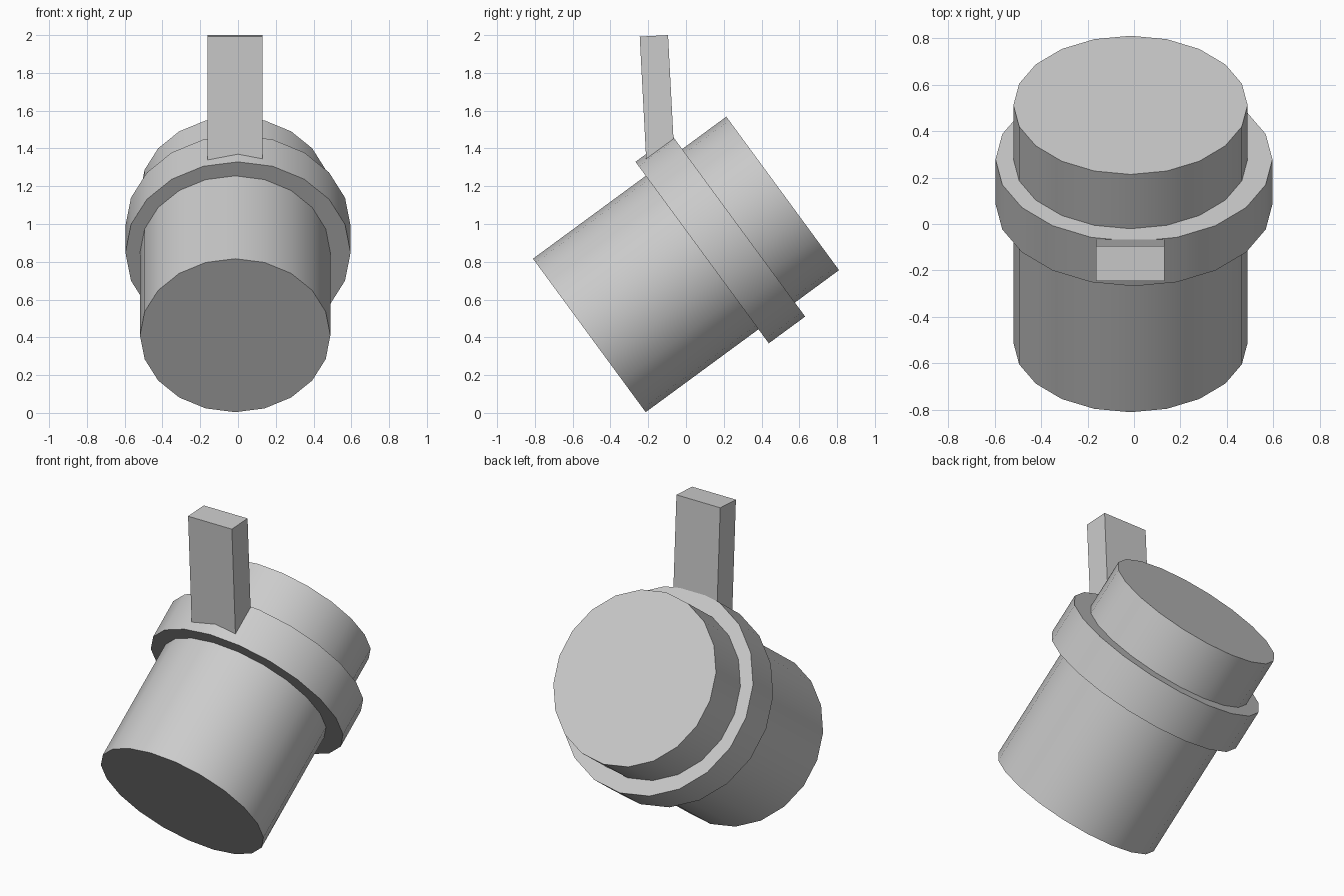
import bpy
from math import radians, sin, cos

if "Cube" in bpy.data.objects:
    bpy.data.objects.remove(bpy.data.objects["Cube"])

TILT = radians(53.7)      # barrel leans back from vertical
CENTRE_Z = 0.786


def finish(obj, name):
    obj.name = name
    bpy.ops.object.shade_smooth_by_angle(angle=radians(30))


def drum(name, x, radius, start, end):
    """20-sided cylinder between two distances along the tilted axis."""
    mid = (start + end) / 2
    bpy.ops.mesh.primitive_cylinder_add(
        vertices=20, radius=radius, depth=end - start,
        location=(x, mid * sin(TILT), CENTRE_Z + mid * cos(TILT)),
        rotation=(-TILT, 0, 0))
    finish(bpy.context.object, name)


# main barrel and the collar around it
drum("barrel", -0.015, 0.504, -0.635, 0.635)
drum("collar", 0.0, 0.596, 0.106, 0.345)

# post rising from the collar, leaning slightly forward
lean, length = radians(3), 0.70
bpy.ops.mesh.primitive_cube_add(
    size=1,
    location=(-0.016, -0.17 + sin(lean) * length / 2, 1.996 - cos(lean) * length / 2),
    rotation=(lean, 0, 0))
post = bpy.context.object
post.scale = (0.293, 0.15, length)
bpy.ops.object.transform_apply(location=False, rotation=False, scale=True)
finish(post, "post")
